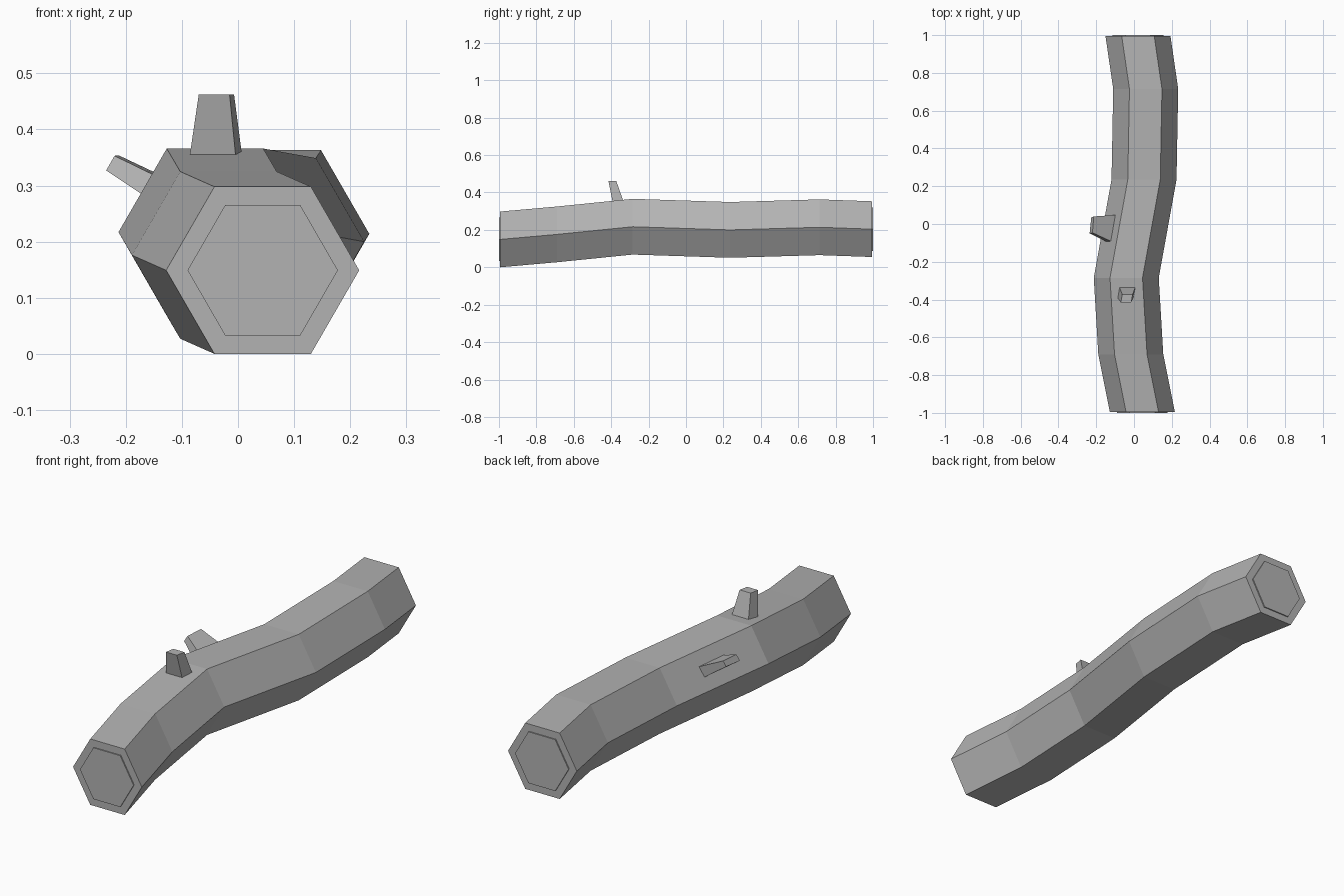
import bpy, bmesh, math

if "Cube" in bpy.data.objects:
    bpy.data.objects.remove(bpy.data.objects["Cube"])

R = 0.172

# Dark grey used by every part
grey = bpy.data.materials.new("dark_grey")
grey.diffuse_color = (0.45, 0.45, 0.45, 1)
grey.use_nodes = True
grey.node_tree.nodes["Principled BSDF"].inputs["Base Color"].default_value = grey.diffuse_color


def hexagon(bm, y, cx, cz, r):
    return [bm.verts.new((cx + r * math.cos(i * math.pi / 3), y,
                          cz + r * math.sin(i * math.pi / 3))) for i in range(6)]


def skin(name, rings):
    # Bridge a list of vertex rings and close both ends
    bm = bmesh.new()
    loops = [make(bm) for make in rings]
    for a, b in zip(loops, loops[1:]):
        n = len(a)
        for i in range(n):
            bm.faces.new((a[i], a[(i + 1) % n], b[(i + 1) % n], b[i]))
    bm.faces.new(loops[0])
    bm.faces.new(loops[-1])
    bmesh.ops.recalc_face_normals(bm, faces=bm.faces)
    mesh = bpy.data.meshes.new(name)
    bm.to_mesh(mesh)
    bm.free()
    mesh.materials.append(grey)
    ob = bpy.data.objects.new(name, mesh)
    bpy.context.collection.objects.link(ob)
    return ob


def hex_ring(y, cx, cz, r=R):
    return lambda bm: hexagon(bm, y, cx, cz, r)


def quad_ring(*pts):
    return lambda bm: [bm.verts.new(p) for p in pts]


# Winding hexagonal trunk: y, centre x, centre z
path = [(-0.995, 0.044, 0.149), (-0.69, -0.017, 0.176), (-0.285, -0.041, 0.217),
        (0.235, 0.053, 0.200), (0.715, 0.062, 0.214), (0.995, 0.021, 0.204)]
skin("log_trunk", [hex_ring(*p) for p in path])

# Slightly raised cut faces at both ends
for name, (y, cx, cz) in (("front_cut_face", path[0]), ("back_cut_face", path[-1])):
    s = math.copysign(1, y)
    skin(name, [hex_ring(s * 0.98, cx, cz, 0.134), hex_ring(s, cx, cz, 0.134)])

# Tapered branch stub on top
skin("top_branch_stub", [
    quad_ring((-0.088, -0.39, 0.34), (-0.003, -0.39, 0.34),
              (0.009, -0.33, 0.34), (-0.079, -0.33, 0.34)),
    quad_ring((-0.07, -0.415, 0.462), (-0.015, -0.415, 0.462),
              (-0.007, -0.373, 0.462), (-0.062, -0.373, 0.462))])

# Flat tapered branch stub on the left
skin("side_branch_stub", [
    quad_ring((-0.124, -0.105, 0.253), (-0.097, -0.103, 0.293),
              (-0.088, 0.048, 0.295), (-0.116, 0.045, 0.253)),
    quad_ring((-0.235, -0.049, 0.327), (-0.220, -0.046, 0.353),
              (-0.213, 0.040, 0.354), (-0.226, 0.036, 0.330))])
